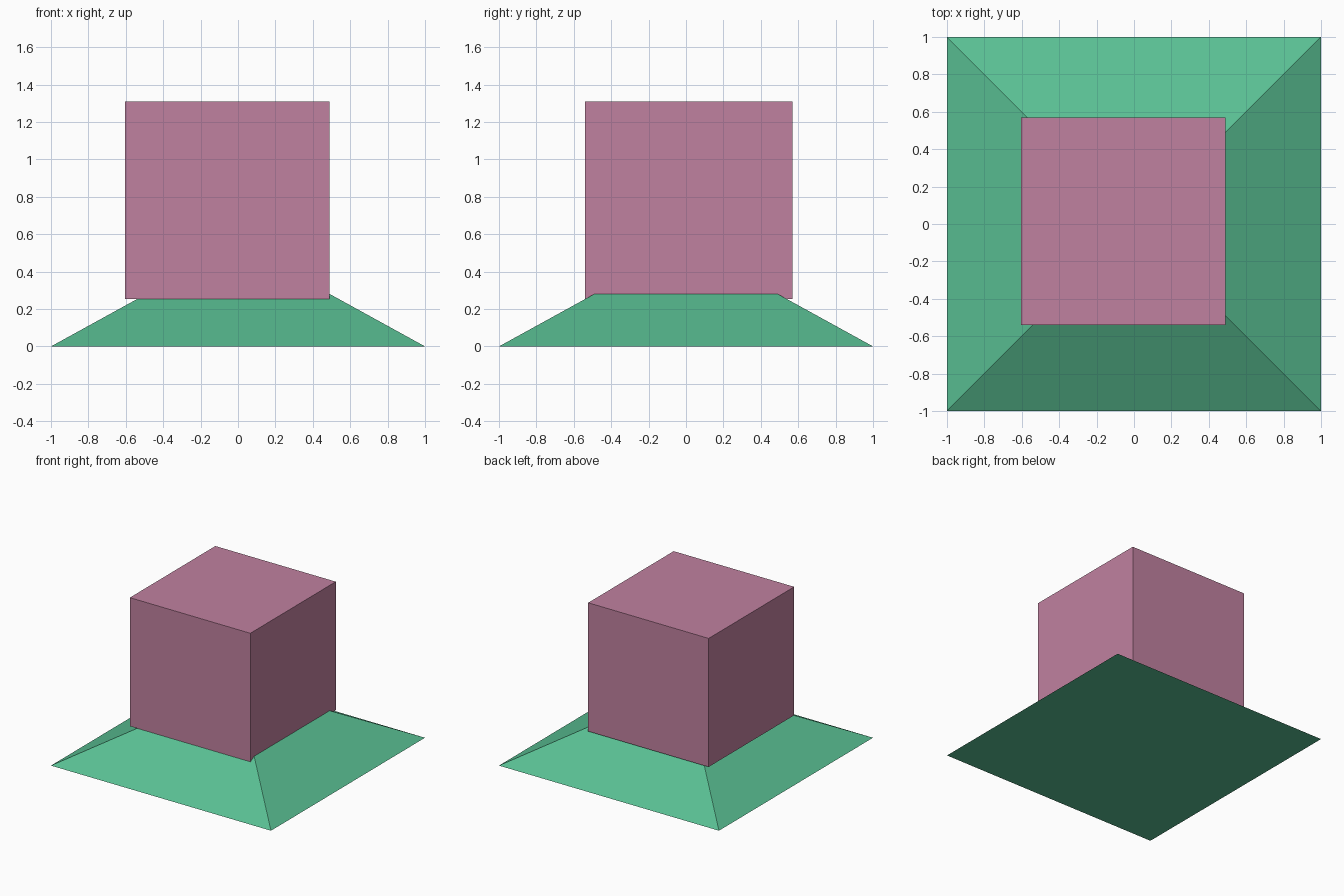
import bpy
from math import pi, sqrt

if "Cube" in bpy.data.objects:
    bpy.data.objects.remove(bpy.data.objects["Cube"])


def paint(obj, name, color):
    mat = bpy.data.materials.new(name)
    mat.diffuse_color = (*color, 1)
    mat.use_nodes = True
    mat.node_tree.nodes["Principled BSDF"].inputs["Base Color"].default_value = mat.diffuse_color
    obj.data.materials.append(mat)


# Low square pyramid base, its tip hidden inside the block
bpy.ops.mesh.primitive_cone_add(vertices=4, radius1=sqrt(2), radius2=0, depth=0.55,
                                location=(0, 0, 0.275), rotation=(0, 0, pi / 4))
base = bpy.context.object
base.name = "pyramid_base"
paint(base, "green", (0.10, 0.52, 0.29))

# Block sitting slightly off centre on the pyramid
lo, hi = (-0.605, -0.54, 0.254), (0.49, 0.57, 1.31)
bpy.ops.mesh.primitive_cube_add(size=1, location=[(a + b) / 2 for a, b in zip(lo, hi)])
block = bpy.context.object
block.name = "block"
block.scale = [b - a for a, b in zip(lo, hi)]
paint(block, "pink", (0.53, 0.22, 0.35))
